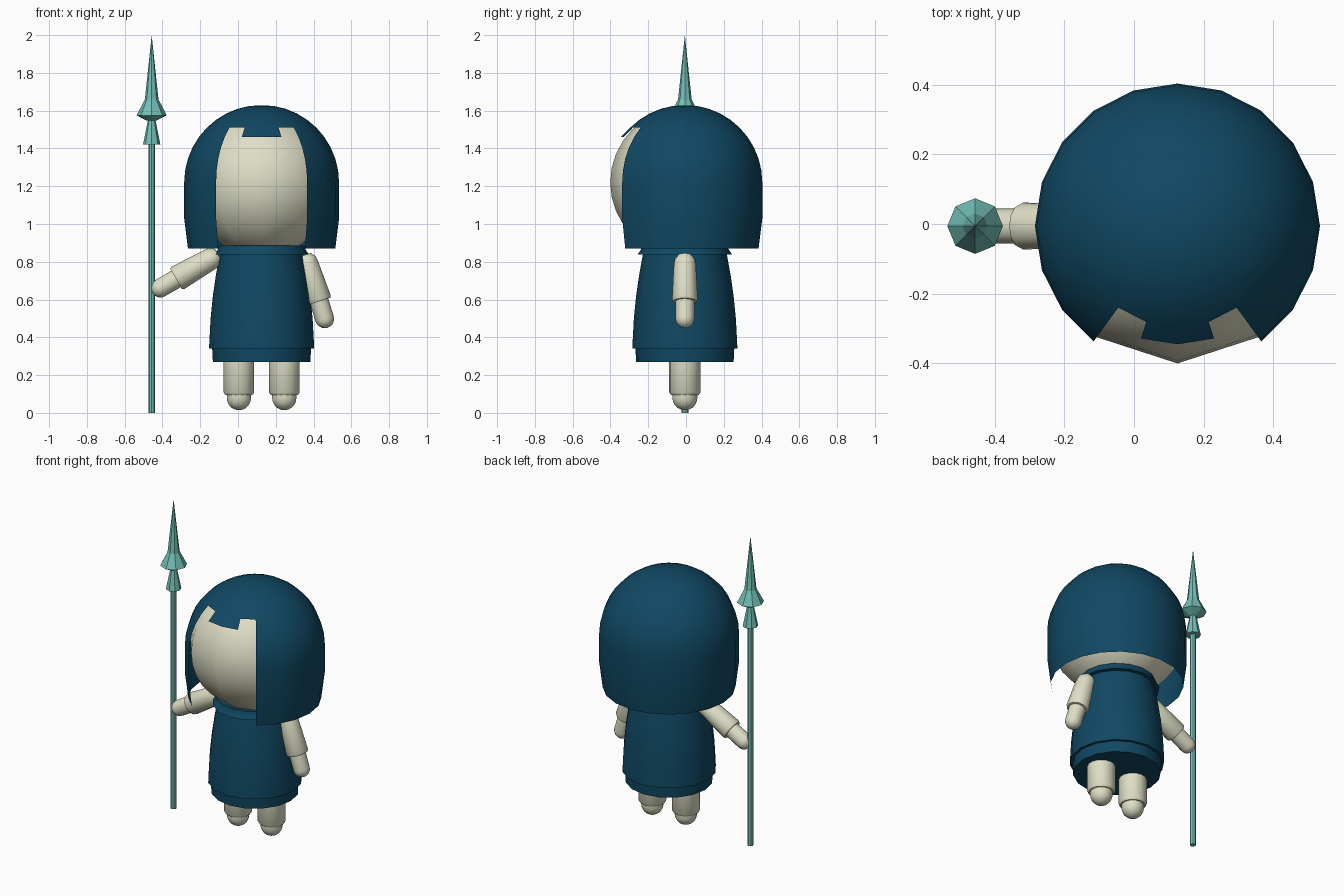
import bpy, bmesh, math
from mathutils import Vector

if "Cube" in bpy.data.objects:
    bpy.data.objects.remove(bpy.data.objects["Cube"])

CX, CY = 0.125, -0.006          # axis of the figure
SPEAR_X = -0.457


def material(name, rgb):
    m = bpy.data.materials.new(name)
    m.diffuse_color = (*rgb, 1)
    m.use_nodes = True
    m.node_tree.nodes["Principled BSDF"].inputs["Base Color"].default_value = m.diffuse_color
    return m


BLUE = material("deep_blue", (0.005, 0.065, 0.125))
CREAM = material("cream", (0.74, 0.74, 0.57))
TEAL = material("pale_teal", (0.17, 0.53, 0.47))


def lathe(profile, n):
    """Revolve (radius, height) points around z; first vertex faces -y."""
    bm = bmesh.new()
    rings = []
    for r, z in profile:
        if r < 1e-6:
            rings.append([bm.verts.new((0, 0, z))])
        else:
            rings.append([bm.verts.new((r * math.sin(2 * math.pi * i / n),
                                        -r * math.cos(2 * math.pi * i / n), z))
                          for i in range(n)])
    for a, b in zip(rings, rings[1:]):
        for i in range(n):
            j = (i + 1) % n
            if len(a) == 1:
                bm.faces.new((a[0], b[j], b[i]))
            elif len(b) == 1:
                bm.faces.new((a[i], a[j], b[0]))
            else:
                bm.faces.new((a[i], a[j], b[j], b[i]))
    return bm


def finish(bm, name, mat, origin, direction=(0, 0, 1), smooth=42):
    bmesh.ops.recalc_face_normals(bm, faces=bm.faces)
    me = bpy.data.meshes.new(name)
    bm.to_mesh(me)
    bm.free()
    me.materials.append(mat)
    if smooth:
        me.shade_smooth()
        me.set_sharp_from_angle(angle=math.radians(smooth))
    ob = bpy.data.objects.new(name, me)
    bpy.context.collection.objects.link(ob)
    ob.location = origin
    ob.rotation_mode = 'QUATERNION'
    ob.rotation_quaternion = Vector((0, 0, 1)).rotation_difference(Vector(direction))
    return ob


def arc(r, z, a0, a1, steps):
    """Profile points on a circle, angles as elevation in degrees."""
    pts = []
    for i in range(steps + 1):
        a = math.radians(a0 + (a1 - a0) * i / steps)
        pts.append((r * math.cos(a), z + r * math.sin(a)))
    return pts


# Head: coarse-sided ball inside the hair
finish(lathe(arc(0.395, 1.22, -90, 90, 16), 10), "head", CREAM, (CX, CY, 0))

# Hair: open dome shell with a face opening and a short fringe
bm = lathe([(0.39, 0.87), (0.41, 1.03)] + arc(0.41, 1.22, 0, 81, 9) + [(0, 1.628)], 20)


def front_angle(p):
    return abs(math.degrees(math.atan2(p.x, -p.y)))


opening = [f for f in bm.faces
           if f.calc_center_median().z < 1.5 and front_angle(f.calc_center_median()) < 36]
bmesh.ops.delete(bm, geom=opening, context='FACES')
fringe = [e for e in bm.edges if e.is_boundary
          and all(v.co.z > 1.5 and front_angle(v.co) < 19 for v in e.verts)]
new = bmesh.ops.extrude_edge_only(bm, edges=fringe)["geom"]
for v in (g for g in new if isinstance(g, bmesh.types.BMVert)):
    k = 1 + 0.05 / Vector((v.co.x, v.co.y)).length
    v.co = (v.co.x * k, v.co.y * k, v.co.z - 0.05)
finish(bm, "hair", BLUE, (CX, CY, 0))

# Robe, under-hem and collar
finish(lathe([(0, 0.34), (0.278, 0.34), (0.277, 0.37), (0.27, 0.50), (0.258, 0.62),
              (0.242, 0.73), (0.222, 0.84), (0, 0.87)], 16), "robe", BLUE, (CX, CY, 0))
finish(lathe([(0, 0.27), (0.258, 0.27), (0.262, 0.345), (0, 0.345)], 16),
       "hem", BLUE, (CX, CY, 0))
finish(lathe([(0.20, 0.84), (0.25, 0.838), (0.232, 0.865), (0.228, 0.885), (0, 0.885)], 16),
       "collar", BLUE, (CX, CY, 0))

# Arms: sleeve with rounded shoulder and a round-ended hand, one raised to the spear
sleeve = [(0, 0), (0.035, 0.005), (0.054, 0.028), (0.058, 0.05),
          (0.068, 0.25), (0.062, 0.262), (0, 0.262)]
hand = [(0, 0.24), (0.05, 0.24)] + arc(0.05, 0.358, 0, 90, 5)
for side, s, tilt in (("raised", -1, 60), ("lowered", 1, 17.5)):
    start = (CX + s * 0.226, CY, 0.84)
    t = math.radians(tilt)
    d = (s * math.sin(t), 0, -math.cos(t))
    finish(lathe(sleeve, 12), side + "_sleeve", CREAM, start, d)
    finish(lathe(hand, 12), side + "_hand", CREAM, start, d)

# Legs: trouser tube and rounded foot
for side, s in (("right", -1), ("left", 1)):
    at = (CX + s * 0.12, CY, 0)
    finish(lathe([(0, 0.096), (0.074, 0.096), (0.083, 0.108), (0.083, 0.30), (0, 0.30)], 14),
           side + "_leg", CREAM, at)
    finish(lathe(arc(0.066, 0.08, -90, 0, 5) + [(0.066, 0.11), (0, 0.11)], 14),
           side + "_foot", CREAM, at)

# Spear: shaft, socket and blade, flat-faced octagons
at = (SPEAR_X, CY, 0)
finish(lathe([(0, 0), (0.018, 0), (0.018, 1.45), (0, 1.45)], 8), "spear_shaft", TEAL, at, smooth=0)
finish(lathe([(0, 1.42), (0.046, 1.42), (0.018, 1.56), (0, 1.56)], 8),
       "spear_socket", TEAL, at, smooth=0)
finish(lathe([(0, 1.545), (0.025, 1.547), (0.08, 1.575), (0.036, 1.66), (0, 2.0)], 8),
       "spear_blade", TEAL, at, smooth=0)
